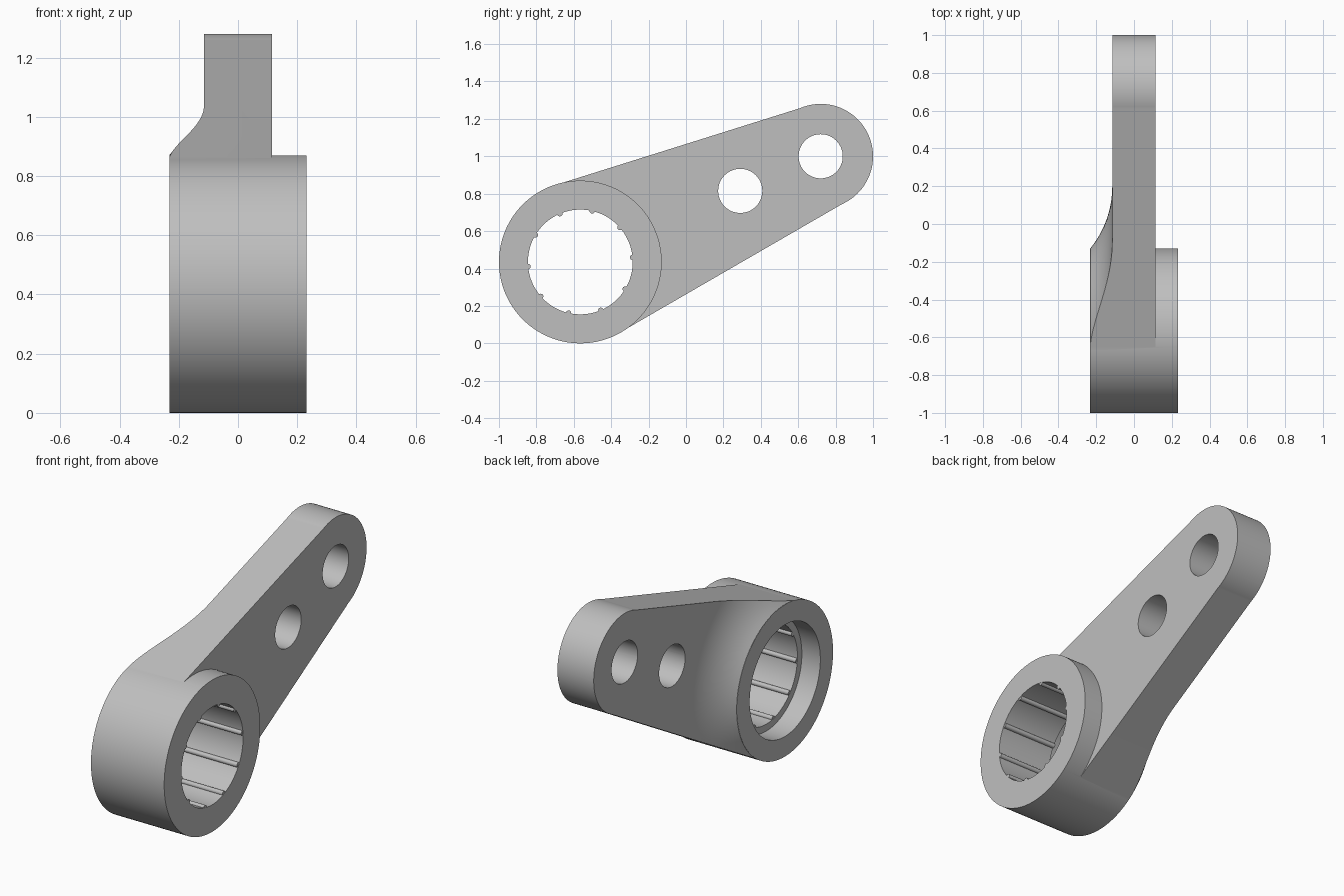
import bpy, bmesh, math
from math import sin, cos, pi, radians
from mathutils import Matrix, Vector

cube = bpy.data.objects.get("Cube")
if cube:
    bpy.data.objects.remove(cube, do_unlink=True)

# Main dimensions, with positions as (y, z)
RING, RING_R = (-0.565, 0.435), 0.435
TIP, TIP_R = (0.72, 1.0), 0.28
SIDE_HOLE = (0.29, 0.815)
HOLE_R, BORE_R, RECESS_R = 0.118, 0.28, 0.32
ARM_X, RING_X = 0.115, 0.232
FLARE_R = 0.765

steel = bpy.data.materials.new("plain_grey")
steel.use_nodes = True
grey = (0.52, 0.52, 0.52, 1)
steel.diffuse_color = grey
steel.node_tree.nodes["Principled BSDF"].inputs["Base Color"].default_value = grey


def make_object(name, bm):
    bmesh.ops.recalc_face_normals(bm, faces=bm.faces)
    mesh = bpy.data.meshes.new(name)
    bm.to_mesh(mesh)
    bm.free()
    mesh.materials.append(steel)
    obj = bpy.data.objects.new(name, mesh)
    bpy.context.collection.objects.link(obj)
    return obj


def polar(centre, r, angle):
    return centre[0] + r * cos(angle), centre[1] + r * sin(angle)


def prism(name, outline, x0, x1):
    """Extrude a (y, z) outline along x."""
    bm = bmesh.new()
    face = bm.faces.new([bm.verts.new((x0, y, z)) for y, z in outline])
    ext = bmesh.ops.extrude_face_region(bm, geom=[face])
    moved = [v for v in ext["geom"] if isinstance(v, bmesh.types.BMVert)]
    bmesh.ops.translate(bm, verts=moved, vec=(x1 - x0, 0, 0))
    return make_object(name, bm)


def cylinder(name, centre, r, x0, x1, n=128):
    return prism(name, [polar(centre, r, 2 * pi * i / n) for i in range(n)], x0, x1)


def lathe(name, profile, centre, n=128):
    """Revolve a closed (x, radius) profile about an axis along x."""
    bm = bmesh.new()
    rings = [[bm.verts.new((x, *polar(centre, r, 2 * pi * i / n))) for x, r in profile]
             for i in range(n)]
    m = len(profile)
    for i in range(n):
        a, b = rings[i], rings[(i + 1) % n]
        for j in range(m):
            k = (j + 1) % m
            bm.faces.new((a[j], a[k], b[k], b[j]))
    return make_object(name, bm)


def combine(target, tool, operation):
    mod = target.modifiers.new(operation.lower(), 'BOOLEAN')
    mod.operation, mod.solver, mod.object = operation, 'EXACT', tool
    bpy.context.view_layer.objects.active = target
    bpy.ops.object.modifier_apply(modifier=mod.name)
    bpy.data.objects.remove(tool, do_unlink=True)


# Tapered arm with a round tip, starting inside the ring
dy, dz = TIP[0] - RING[0], TIP[1] - RING[1]
lean = math.atan2(dz, dy)
half = math.acos((RING_R - TIP_R) / math.hypot(dy, dz))
sweep = half + radians(6)
outline = [polar(TIP, TIP_R, lean - sweep + 2 * sweep * i / 64) for i in range(65)]
outline += [polar(RING, RING_R * 0.9945, lean + half), RING,
            polar(RING, RING_R * 0.9945, lean - half)]
body = prism("lever_body", outline, -RING_X + 0.001, ARM_X)

# Concave flare that blends the arm into the thick ring
step, run = RING_X - ARM_X, FLARE_R - RING_R
arc_r = (step ** 2 + run ** 2) / (2 * step)
profile = []
for i in range(17):
    d = (FLARE_R - 0.42) * (1 - i / 16)
    profile.append((-ARM_X - arc_r + math.sqrt(arc_r ** 2 - d ** 2), FLARE_R - d))
profile += [(-ARM_X, 2), (-0.5, 2), (-0.5, 0.42)]
combine(body, lathe("flare_cutter", profile, RING), 'DIFFERENCE')

# Thick ring, then its bore, recess and the two arm holes
combine(body, cylinder("ring", RING, RING_R, -RING_X, RING_X), 'UNION')
combine(body, cylinder("bore", RING, BORE_R, -0.6, 0.6), 'DIFFERENCE')
combine(body, cylinder("recess", RING, RECESS_R, -0.6, -ARM_X), 'DIFFERENCE')
for centre in (SIDE_HOLE, TIP):
    combine(body, cylinder("pin_hole", centre, HOLE_R, -0.6, 0.6, 64), 'DIFFERENCE')

# Ten rounded ridges along the bore
ridges = bmesh.new()
for i in range(10):
    y, z = polar(RING, BORE_R, radians(5 + 36 * i))
    place = Matrix.Translation(Vector((0.058, y, z))) @ Matrix.Rotation(pi / 2, 4, 'Y')
    bmesh.ops.create_cone(ridges, cap_ends=True, segments=20, radius1=0.014,
                          radius2=0.014, depth=0.344, matrix=place)
bore_ridges = make_object("bore_ridges", ridges)

# Smooth curved walls, crisp rims
for obj in (body, bore_ridges):
    bpy.ops.object.select_all(action='DESELECT')
    obj.select_set(True)
    bpy.context.view_layer.objects.active = obj
    bpy.ops.object.shade_smooth_by_angle(angle=radians(25))
    weighted = obj.modifiers.new("weighted_normals", 'WEIGHTED_NORMAL')
    weighted.keep_sharp = True
